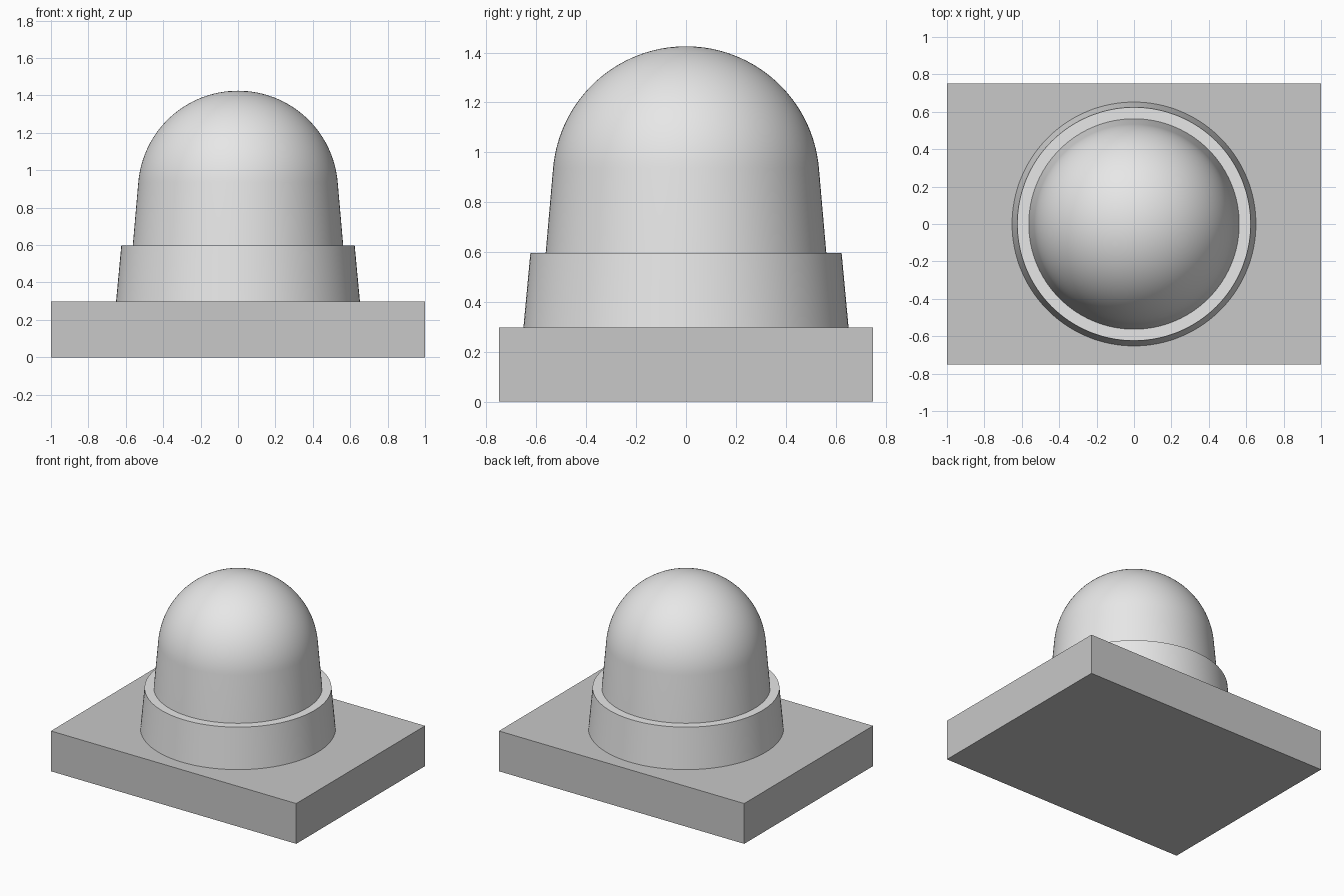
import bpy, bmesh, math

if "Cube" in bpy.data.objects:
    bpy.data.objects.remove(bpy.data.objects["Cube"])


def material(name, value):
    m = bpy.data.materials.new(name)
    m.diffuse_color = (value, value, value, 1)
    m.use_nodes = True
    m.node_tree.nodes["Principled BSDF"].inputs["Base Color"].default_value = m.diffuse_color
    return m


def finish(name, bm, mat):
    bmesh.ops.recalc_face_normals(bm, faces=bm.faces)
    mesh = bpy.data.meshes.new(name)
    bm.to_mesh(mesh)
    bm.free()
    mesh.materials.append(mat)
    ob = bpy.data.objects.new(name, mesh)
    bpy.context.collection.objects.link(ob)
    return ob


def lathe(name, profile, mat, steps=128):
    """Spin an (r, z) profile around the z axis."""
    bm = bmesh.new()
    vs = [bm.verts.new((r, 0, z)) for r, z in profile]
    es = [bm.edges.new(p) for p in zip(vs, vs[1:])]
    bmesh.ops.spin(bm, geom=vs + es, cent=(0, 0, 0), axis=(0, 0, 1),
                   angle=2 * math.pi, steps=steps)
    bmesh.ops.remove_doubles(bm, verts=bm.verts, dist=1e-5)
    ob = finish(name, bm, mat)
    bpy.ops.object.select_all(action='DESELECT')
    bpy.context.view_layer.objects.active = ob
    ob.select_set(True)
    bpy.ops.object.shade_smooth_by_angle(angle=math.radians(30))
    return ob


base_grey = material("mid grey", 0.58)
dome_grey = material("light grey", 0.8)
BASE, COLLAR, TOP, R = 0.297, 0.597, 1.425, 0.535
DRAFT = math.radians(5)

# Rectangular base block
bm = bmesh.new()
bmesh.ops.create_cube(bm, size=1)
for v in bm.verts:
    v.co = (v.co.x * 2, v.co.y * 1.5, (v.co.z + 0.5) * BASE)
finish("base_block", bm, base_grey)

# Drafted wall running tangentially into a hemispherical cap
centre = TOP - R
arc = [(R * math.cos(a), centre + R * math.sin(a)) for a in
       (DRAFT + (math.pi / 2 - DRAFT) * i / 32 for i in range(33))]
arc[-1] = (0, TOP)
foot = arc[0][0] + (arc[0][1] - COLLAR) * math.tan(DRAFT)

# Dome and stepped collar as one lathed body
lathe("domed_body", [(0, BASE), (0.652, BASE), (0.624, COLLAR), (foot, COLLAR)] + arc,
      dome_grey)
